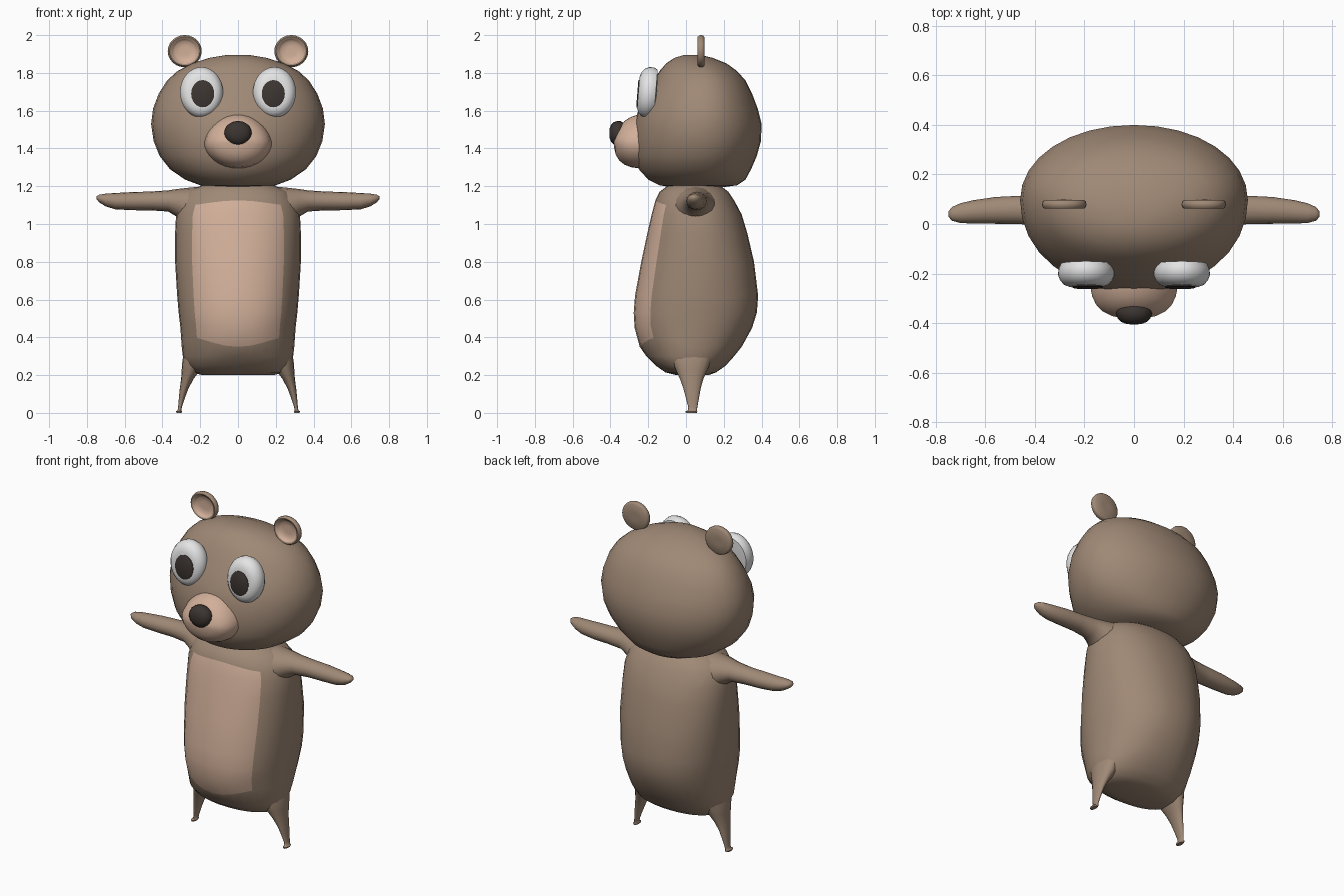
import bpy, bmesh, math
from mathutils import Vector

SEG = 32


def material(name, rgb):
    m = bpy.data.materials.new(name)
    m.diffuse_color = (*rgb, 1)
    return m


BROWN = material("brown fur", (0.35, 0.25, 0.18))
PEACH = material("peach fur", (0.64, 0.43, 0.32))
WHITE = material("eye white", (0.78, 0.78, 0.78))
DARK = material("dark brown", (0.045, 0.035, 0.031))


def spow(v, p):
    return math.copysign(abs(v) ** p, v)


def loft(name, rings, mats, rule=None, angle=50):
    """Skin closed rings of points, cap both ends; rule(row, column) gives a material index."""
    bm = bmesh.new()
    rows = [[bm.verts.new(p) for p in ring] for ring in rings]
    n = len(rows[0])
    for r in range(len(rows) - 1):
        for i in range(n):
            j = (i + 1) % n
            f = bm.faces.new((rows[r][i], rows[r][j], rows[r + 1][j], rows[r + 1][i]))
            f.material_index = rule(r, i) if rule else 0
    bm.faces.new(rows[0]).material_index = rule(0, 0) if rule else 0
    bm.faces.new(rows[-1])
    bmesh.ops.recalc_face_normals(bm, faces=bm.faces)
    mesh = bpy.data.meshes.new(name)
    bm.to_mesh(mesh)
    bm.free()
    for m in mats:
        mesh.materials.append(m)
    ob = bpy.data.objects.new(name, mesh)
    bpy.context.collection.objects.link(ob)
    bpy.ops.object.select_all(action='DESELECT')
    ob.select_set(True)
    bpy.context.view_layer.objects.active = ob
    bpy.ops.object.shade_smooth_by_angle(angle=math.radians(angle))
    return ob


def level_ring(z, hw, front, back, mid, power, bend=0.0):
    """Horizontal ring, with separate front and back depths; bend lifts its front corners."""
    cy = front + mid * (back - front)
    pts = []
    for i in range(SEG):
        t = 2 * math.pi * i / SEG
        s, c = spow(math.sin(t), 2 / power), spow(math.cos(t), 2 / power)
        y = cy - c * ((cy - front) if c > 0 else (back - cy))
        pts.append((s * hw, y, z + bend * max(0, c) * s * s * 2))
    return pts


def disc_rings(centre, rx, rz, profile, tilt=0.0, n=SEG):
    """Rings facing the front, from (radius factor, y offset) pairs."""
    rings = []
    for k, dy in profile:
        ring = []
        for i in range(n):
            t = 2 * math.pi * i / n
            z = k * rz * math.cos(t)
            ring.append(Vector(centre) + Vector((k * rx * math.sin(t), dy + tilt * z, z)))
        rings.append(ring)
    return rings


# Body: half-width, front and back depth by height, with the belly patch on its front columns
body = [(0.20, 0.19, -0.05, 0.12, 0), (0.215, 0.24, -0.11, 0.16, 0),
        (0.25, 0.275, -0.16, 0.21, 0), (0.30, 0.292, -0.21, 0.255, 0),
        (0.35, 0.298, -0.245, 0.295, 0.06), (0.45, 0.305, -0.272, 0.35, 0.02),
        (0.53, 0.314, -0.277, 0.375, 0), (0.62, 0.322, -0.27, 0.382, 0),
        (0.80, 0.333, -0.237, 0.36, 0), (0.95, 0.333, -0.205, 0.325, 0),
        (1.05, 0.328, -0.182, 0.295, 0), (1.125, 0.31, -0.162, 0.255, -0.03),
        (1.17, 0.27, -0.14, 0.225, 0), (1.20, 0.20, -0.10, 0.185, 0),
        (1.23, 0.15, -0.06, 0.15, 0)]
loft("body", [level_ring(z, w, f, b, 0.5, 2.2, k) for z, w, f, b, k in body], [BROWN, PEACH],
     lambda r, i: int(4 <= r < 11 and (i < 4 or i >= SEG - 4)))

# Head
head = [(1.195, 0.12, -0.08, 0.20), (1.205, 0.20, -0.14, 0.27), (1.235, 0.28, -0.20, 0.315),
        (1.29, 0.36, -0.25, 0.345), (1.36, 0.415, -0.275, 0.375), (1.44, 0.447, -0.28, 0.397),
        (1.53, 0.46, -0.275, 0.40), (1.61, 0.45, -0.25, 0.38), (1.69, 0.42, -0.21, 0.35),
        (1.76, 0.375, -0.17, 0.315), (1.81, 0.32, -0.14, 0.27), (1.85, 0.245, -0.105, 0.215),
        (1.88, 0.15, -0.06, 0.14), (1.895, 0.06, -0.01, 0.075)]
loft("head", [level_ring(z, w, f, b, 0.55, 2.05) for z, w, f, b in head], [BROWN])

# Muzzle, narrower toward the top
muzzle = disc_rings((0, -0.24, 1.44), 0.18, 0.145,
                    [(1.0, 0.06), (1.0, -0.01), (0.96, -0.05), (0.87, -0.085),
                     (0.72, -0.113), (0.5, -0.132), (0.25, -0.141), (0.06, -0.143)])
for ring in muzzle:
    for p in ring:
        p.x *= 1 - 1.0 * max(0, p.z - 1.42)
        p.y += 0.25 * max(0, p.z - 1.44)
loft("muzzle", muzzle, [PEACH])

# Nose
loft("nose", disc_rings((0, -0.35, 1.48), 0.073, 0.066,
                        [(0.75, 0.03), (0.97, 0.005), (1, -0.012), (0.9, -0.032),
                         (0.7, -0.046), (0.4, -0.054), (0.08, -0.056)], n=20), [DARK])

# Leg and arm sections for one side: position along the limb, centre and two radii
leg = [(0.36, 0.20, 0.04, 0.07, 0.13), (0.28, 0.236, 0.03, 0.058, 0.105),
       (0.23, 0.248, 0.03, 0.050, 0.085), (0.18, 0.268, 0.03, 0.033, 0.062),
       (0.13, 0.285, 0.032, 0.023, 0.046), (0.08, 0.297, 0.034, 0.016, 0.035),
       (0.03, 0.307, 0.036, 0.010, 0.024), (0.013, 0.31, 0.034, 0.010, 0.024),
       (0.008, 0.312, 0.028, 0.016, 0.032), (0.0, 0.312, 0.028, 0.013, 0.029)]
arm = [(0.20, 0.05, 1.08, 0.13, 0.118), (0.28, 0.05, 1.095, 0.105, 0.095),
       (0.325, 0.052, 1.112, 0.082, 0.073), (0.37, 0.055, 1.122, 0.067, 0.056),
       (0.46, 0.057, 1.122, 0.057, 0.050), (0.56, 0.055, 1.121, 0.054, 0.048),
       (0.65, 0.049, 1.121, 0.047, 0.043), (0.70, 0.044, 1.127, 0.040, 0.034),
       (0.735, 0.041, 1.135, 0.028, 0.020), (0.75, 0.04, 1.139, 0.010, 0.007)]
LIMB = [2 * math.pi * i / 16 for i in range(16)]

for side, s in (("left", 1), ("right", -1)):
    loft(side + "_leg", [[(s * (x + rx * math.cos(t)), y + ry * math.sin(t), z) for t in LIMB]
                         for z, x, y, rx, ry in leg], [BROWN], angle=60)
    loft(side + "_arm", [[(s * x, y + ry * math.cos(t), z + rz * math.sin(t)) for t in LIMB]
                         for x, y, z, ry, rz in arm], [BROWN], angle=60)

    # Eye: thick rounded disc, with a thin pupil plate on its flat front
    loft(side + "_eye", disc_rings((s * 0.193, -0.205, 1.697), 0.114, 0.134,
                                   [(0.4, -0.048), (0.62, -0.047), (0.8, -0.039), (0.93, -0.022),
                                    (1, 0), (0.98, 0.025), (0.9, 0.045), (0.5, 0.05)], 0.08),
         [WHITE])
    loft(side + "_pupil", disc_rings((s * 0.187, -0.252, 1.69), 0.061, 0.072,
                                     [(0.95, -0.006), (1, -0.004), (1, 0.003)], 0.08, 24), [DARK])

    # Ear: disc with a rounded rim and a peach hollow
    ear = disc_rings((s * 0.282, 0.08, 1.915), 0.09, 0.085,
                     [(0.3, 0.004), (0.6, 0.002), (0.74, -0.008), (0.8, -0.016), (0.9, -0.018),
                      (0.98, -0.01), (1, 0), (0.97, 0.011), (0.88, 0.017), (0.3, 0.018)], n=24)
    loft(side + "_ear", ear, [BROWN, PEACH], lambda r, i: int(r < 3))
